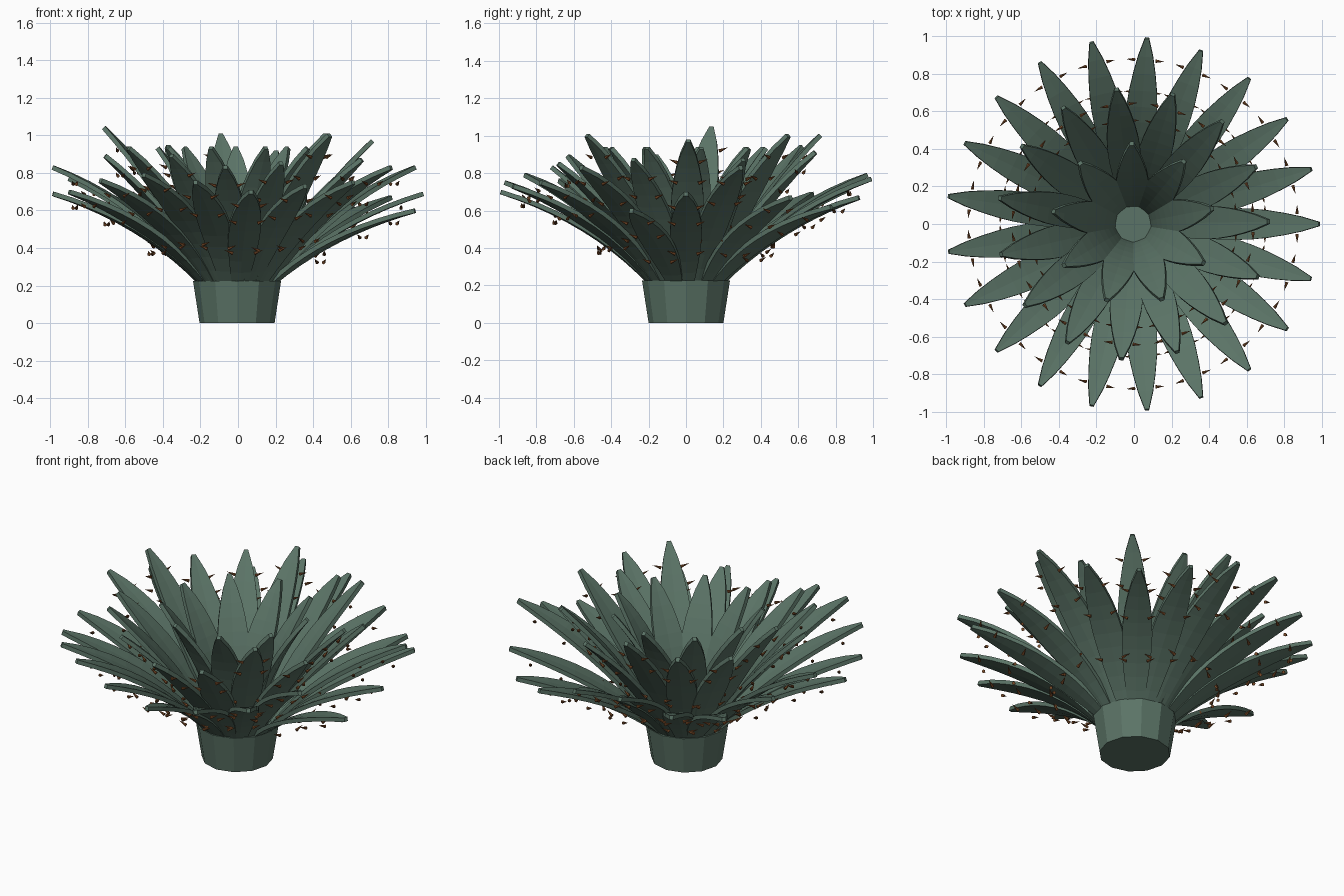
import bpy, bmesh, math
from mathutils import Vector, Matrix

cube = bpy.data.objects.get("Cube")
if cube:
    bpy.data.objects.remove(cube, do_unlink=True)


def material(name, rgb):
    m = bpy.data.materials.new(name)
    m.use_nodes = True
    m.diffuse_color = (*rgb, 1)
    m.node_tree.nodes["Principled BSDF"].inputs["Base Color"].default_value = (*rgb, 1)
    m.node_tree.nodes["Principled BSDF"].inputs["Roughness"].default_value = 0.8
    return m


GREEN = material("grey green", (0.105, 0.175, 0.135))
BROWN = material("thorn brown", (0.18, 0.065, 0.02))
CENTRE = Vector((-0.005, 0, 0))
UP = Vector((0, 0, 1))
SEGMENTS = 10


def finish(bm, name, mat):
    bmesh.ops.recalc_face_normals(bm, faces=bm.faces)
    mesh = bpy.data.meshes.new(name)
    bm.to_mesh(mesh)
    bm.free()
    mesh.materials.append(mat)
    obj = bpy.data.objects.new(name, mesh)
    bpy.context.collection.objects.link(obj)


class Leaf:
    """Arching leaf: a quadratic curve in the radial plane with a width profile."""

    def __init__(self, angle, start, bend, tip, width, root):
        self.out = Vector((math.cos(angle), math.sin(angle), 0))
        self.side = Vector((-math.sin(angle), math.cos(angle), 0))
        self.start, self.bend, self.tip = Vector(start), Vector(bend), Vector(tip)
        self.width, self.root = width, root

    def frame(self, t):
        p = self.start * (1 - t) ** 2 + self.bend * 2 * t * (1 - t) + self.tip * t * t
        d = ((self.bend - self.start) * (1 - t) + (self.tip - self.bend) * t).normalized()
        point = CENTRE + self.out * p.x + UP * p.y
        return point, UP * d.x - self.out * d.y

    def half_width(self, t):
        if t < 0.5:
            f = self.root + (1 - self.root) * math.sin(t * math.pi)
        else:
            f = 0.13 + 0.87 * math.cos((t - 0.5) * math.pi) ** 0.8
        return self.width / 2 * f

    def build(self, bm, thick=0.024):
        rings = []
        for i in range(SEGMENTS + 1):
            t = i / SEGMENTS
            p, n = self.frame(t)
            w = self.half_width(t)
            ring = []
            for layer, us in ((0, (-1, 0, 1)), (-thick, (1, 0, -1))):
                for u in us:
                    ring.append(bm.verts.new(p + self.side * u * w + n * (layer + abs(u) * w * 0.05)))
            rings.append(ring)
        for a, b in zip(rings, rings[1:]):
            for k in range(len(a)):
                j = (k + 1) % len(a)
                bm.faces.new((a[k], a[j], b[j], b[k]))
        bm.faces.new(rings[0])
        bm.faces.new(rings[-1])

    def add_thorns(self, bm, places):
        # A pair at each place, hanging further below the leaf towards its root
        for t in places:
            p, _ = self.frame(t)
            for s in (-1, 1):
                axis = (self.side * s + UP * 0.4).normalized()
                at = p + self.side * s * 0.08 - UP * (0.11 - 0.08 * t)
                turn = axis.to_track_quat('Z', 'Y').to_matrix().to_4x4()
                bmesh.ops.create_cone(bm, cap_ends=True, segments=6, radius1=0.01, radius2=0,
                                      depth=0.05, matrix=Matrix.Translation(at) @ turn)


# Tapered twelve-sided base
bm = bmesh.new()
bmesh.ops.create_cone(bm, cap_ends=True, segments=12, radius1=0.2, radius2=0.235, depth=0.225,
                      matrix=Matrix.Translation(CENTRE + UP * 0.1125))
finish(bm, "base", GREEN)

# Leaf rings: name, first angle, start, bend radius, bend share of rise, tip radius,
# width, root width share, tip heights, thorn places
RINGS = [
    ("outer", 0, 0.185, 0.5, 0.68, 0.99, 0.17, 0.5,
     (.70, .84, .68, .63, .68, .78, .80, .72, .70, .78, .84,
      .70, .71, .77, .80, .76, .71, .74, .76, .84, .61), (0.4, 0.69, 0.88)),
    ("middle", 1, 0.145, 0.36, 0.55, 0.715, 0.175, 0.5,
     (.98, .88, 1.01, .92, 1.01, .95, .94, 1.05, .90, .94, .90, .84, .86, 1.01, .88),
     (0.45, 0.75, 0.89)),
    ("inner", 11, 0.092, 0.16, 0.53, 0.42, 0.175, 0.4, (.94,) * 9, ()),
]

for name, first, start, bend, share, reach, width, root, heights, places in RINGS:
    leaves, thorns = bmesh.new(), bmesh.new()
    base_z = 0.22
    for i, z in enumerate(heights):
        angle = math.radians(first) + math.tau * i / len(heights)
        leaf = Leaf(angle, (start, base_z), (bend, base_z + (z - base_z) * share), (reach, z), width, root)
        leaf.build(leaves)
        leaf.add_thorns(thorns, places)
    finish(leaves, name + "_leaves", GREEN)
    if places:
        finish(thorns, name + "_thorns", BROWN)
    else:
        thorns.free()
